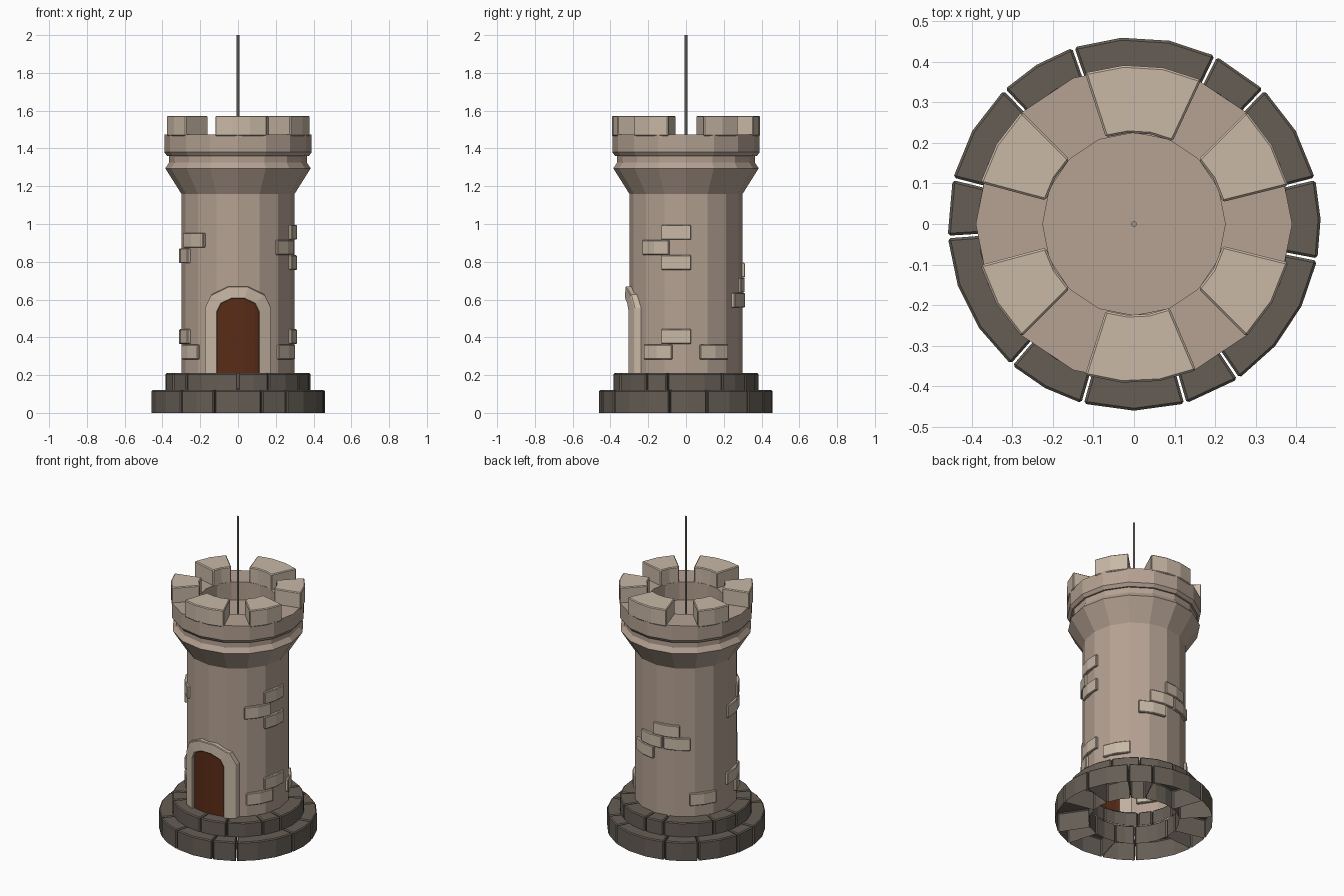
import bpy, bmesh
from math import sin, cos, pi, radians, sqrt

if "Cube" in bpy.data.objects:
    bpy.data.objects.remove(bpy.data.objects["Cube"])


def material(name, rgb):
    m = bpy.data.materials.new(name)
    m.diffuse_color = (*rgb, 1)
    m.use_nodes = True
    m.node_tree.nodes["Principled BSDF"].inputs["Base Color"].default_value = m.diffuse_color
    return m


TAN = material("tan_stone", (0.46, 0.36, 0.29))
CREAM = material("cream_stone", (0.58, 0.48, 0.38))
DARK = material("dark_stone", (0.13, 0.11, 0.09))
WOOD = material("door_wood", (0.10, 0.025, 0.008))
METAL = material("pole_metal", (0.35, 0.31, 0.28))


def finish(bm, name, mat, bevel=0):
    bmesh.ops.recalc_face_normals(bm, faces=bm.faces)
    me = bpy.data.meshes.new(name)
    bm.to_mesh(me)
    bm.free()
    me.materials.append(mat)
    ob = bpy.data.objects.new(name, me)
    bpy.context.collection.objects.link(ob)
    if bevel:
        mod = ob.modifiers.new("edge_bevel", 'BEVEL')
        mod.width, mod.segments = bevel, 1
        mod.limit_method, mod.angle_limit = 'ANGLE', radians(40)
    return ob


def sweep(bm, sections, skip=()):
    """Join four-cornered sections into a capped bar; skip leaves sides open."""
    rows = [[bm.verts.new(p) for p in s] for s in sections]
    for a, b in zip(rows, rows[1:]):
        for k in range(4):
            if k not in skip:
                j = (k + 1) % 4
                bm.faces.new((a[k], a[j], b[j], b[k]))
    bm.faces.new(rows[0])
    bm.faces.new(rows[-1][::-1])


def block(bm, a0, a1, r0, r1, z0, z1, skip=()):
    """Curved stone between two angles in degrees."""
    n = max(1, round((a1 - a0) / 15))
    secs = []
    for i in range(n + 1):
        a = radians(a0 + (a1 - a0) * i / n)
        secs.append([(r * cos(a), r * sin(a), z)
                     for r, z in ((r0, z0), (r1, z0), (r1, z1), (r0, z1))])
    sweep(bm, secs, skip)


# Footing: two rings of uneven stones, open underneath
def footing(name, start, r, z0, z1):
    bm = bmesh.new()
    a = start
    for span in (45, 25, 32, 18) * 3:
        block(bm, a + 0.4, a + span - 0.4, 0.265, r, z0, z1, skip=(0,))
        a += span
    finish(bm, name, DARK, 0.006)


footing("lower_footing", -56, 0.46, 0, 0.12)
footing("upper_footing", -135, 0.385, 0.12, 0.21)

# Tower wall with flared collar and sunken roof
profile = [(0.30, 0.13), (0.30, 1.16), (0.385, 1.295), (0.365, 1.325),
           (0.365, 1.36), (0.375, 1.36), (0.39, 1.38), (0.39, 1.475),
           (0.225, 1.475), (0.225, 1.36)]
bm = bmesh.new()
N = 16
rings = [[bm.verts.new((r * cos(2 * pi * i / N), r * sin(2 * pi * i / N), z))
          for i in range(N)] for r, z in profile]
for a, b in zip(rings, rings[1:]):
    for i in range(N):
        j = (i + 1) % N
        bm.faces.new((a[i], a[j], b[j], b[i]))
bm.faces.new(rings[-1])
finish(bm, "tower_wall", TAN)

# Battlements
bm = bmesh.new()
for a0, a1 in ((65, 108), (14, 45), (-45, -14), (-108, -67), (-165, -135), (135, 165)):
    block(bm, a0, a1, 0.225, 0.392, 1.465, 1.573)
finish(bm, "battlements", CREAM, 0.005)

# Raised wall stones: start angle, end angle, bottom height
bm = bmesh.new()
for a0, a1, z in (
        (-25, 5, 0.917), (-48, -17, 0.837), (-25, 5, 0.757),
        (-25, 5, 0.365), (-46, -14, 0.283), (14, 46, 0.283),
        (87, 118, 0.717), (68, 98, 0.637), (100, 130, 0.637), (55, 87, 0.557),
        (129, 160, 0.283), (201, 234, 0.875), (177, 211, 0.793),
        (176, 211, 0.365), (196, 227, 0.283)):
    block(bm, a0, a1, 0.28, 0.313, z, z + 0.078)
finish(bm, "wall_stones", CREAM, 0.004)


# Doorway: arch and door both wrapped on the wall's curve
def wrap(x, z, r):
    return (x, -sqrt(r * r - x * x), z)


def arch(w, spring, rise):
    top = [(w * cos(pi * i / 5), spring + rise * sin(pi * i / 5)) for i in range(6)]
    return [(w, 0.205)] + top + [(-w, 0.205)]


inner, outer = arch(0.11, 0.535, 0.073), arch(0.175, 0.555, 0.12)
bm = bmesh.new()
sweep(bm, [[wrap(*p, 0.285), wrap(*p, 0.325), wrap(*q, 0.325), wrap(*q, 0.285)]
           for p, q in zip(inner, outer)])
finish(bm, "door_arch", CREAM, 0.004)

bm = bmesh.new()
sweep(bm, [[wrap(x, 0.205, 0.285), wrap(x, 0.205, 0.307),
            wrap(x, z + 0.003, 0.307), wrap(x, z + 0.003, 0.285)]
           for x, z in inner[1:-1]])
finish(bm, "door", WOOD)

# Flag pole
bm = bmesh.new()
bmesh.ops.create_cone(bm, cap_ends=True, segments=8, radius1=0.007, radius2=0.007, depth=0.64)
bmesh.ops.translate(bm, verts=bm.verts, vec=(0, 0, 1.68))
finish(bm, "flag_pole", METAL)
